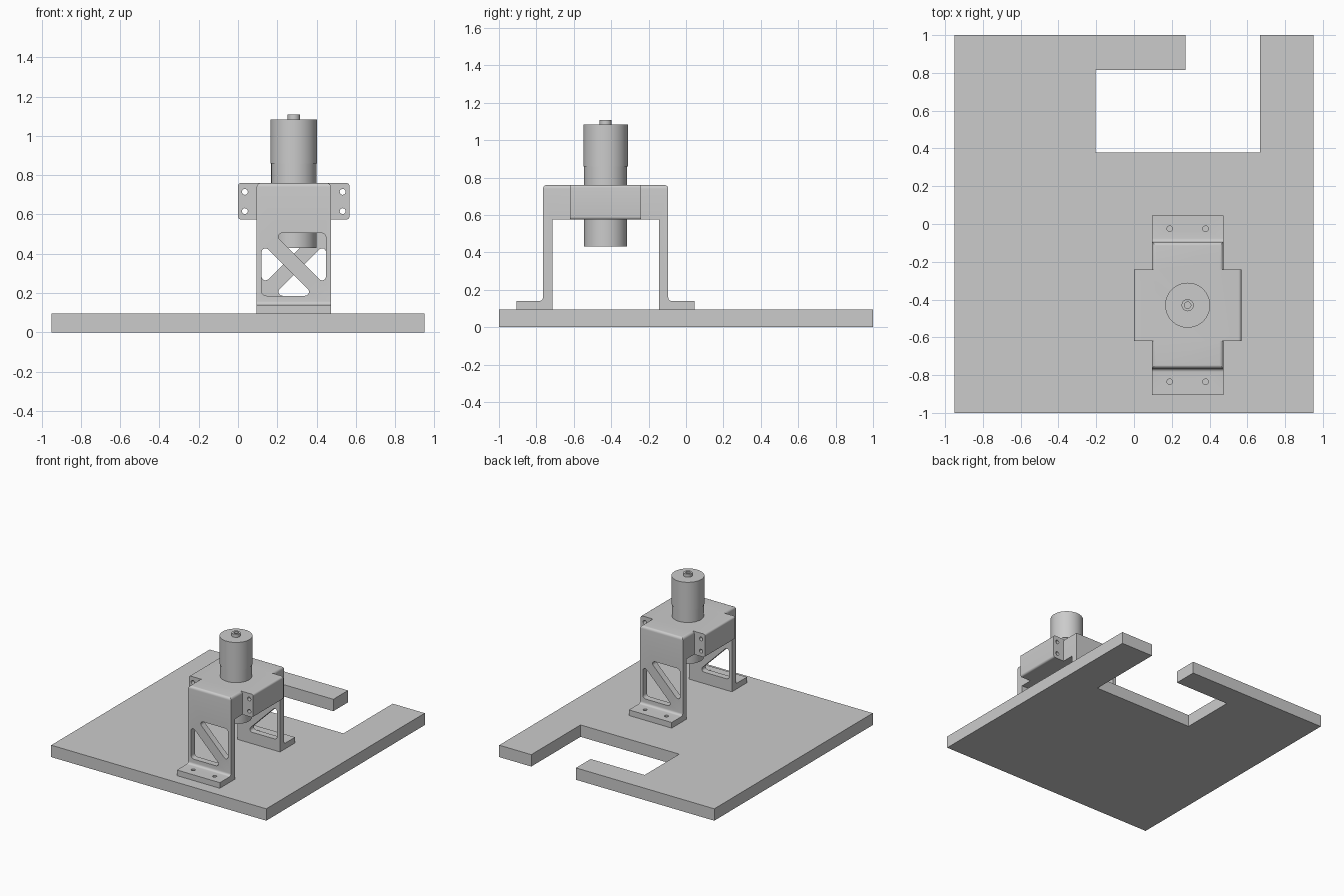
import bpy, bmesh
from math import pi, cos, sin, tan
from mathutils import Vector

if "Cube" in bpy.data.objects:
    bpy.data.objects.remove(bpy.data.objects["Cube"], do_unlink=True)

grey = bpy.data.materials.new("plain grey")
grey.use_nodes = True
COLOUR = (0.6, 0.6, 0.6, 1)
grey.diffuse_color = COLOUR
grey.node_tree.nodes["Principled BSDF"].inputs["Base Color"].default_value = COLOUR

CX, CY = 0.284, -0.43      # centre of the motor mount
BASE_TOP = 0.095


def fillet(corners, segs=6):
    """Round each (u, v, radius) corner of an outline."""
    out = []
    n = len(corners)
    for i, (u, v, r) in enumerate(corners):
        p = Vector((u, v))
        if r == 0:
            out.append(p)
            continue
        a = (Vector(corners[i - 1][:2]) - p).normalized()
        b = (Vector(corners[(i + 1) % n][:2]) - p).normalized()
        half = a.angle(b) / 2
        centre = p + (a + b).normalized() * r / sin(half)
        start = p + a * r / tan(half) - centre
        end = p + b * r / tan(half) - centre
        sweep = start.angle_signed(end)
        for k in range(segs + 1):
            t = -sweep * k / segs
            out.append(centre + Vector((start.x * cos(t) - start.y * sin(t),
                                        start.x * sin(t) + start.y * cos(t))))
    return out


def circle(u, v, r, n=32):
    return [Vector((u + r * cos(2 * pi * k / n), v + r * sin(2 * pi * k / n))) for k in range(n)]


def rect(u0, u1, v0, v1, r=0, r_low=None):
    low = r if r_low is None else r_low
    return fillet([(u0, v0, low), (u1, v0, low), (u1, v1, r), (u0, v1, r)])


def prism(name, outline, axis, lo, hi):
    """Extrude an outline along an axis, from lo to hi."""
    place = {"x": lambda p, d: (d, p.x, p.y),
             "y": lambda p, d: (p.x, d, p.y),
             "z": lambda p, d: (p.x, p.y, d)}[axis]
    bm = bmesh.new()
    rings = [[bm.verts.new(place(p, d)) for p in outline] for d in (lo, hi)]
    bm.faces.new(rings[0])
    bm.faces.new(rings[1])
    for i in range(len(outline)):
        bm.faces.new((rings[0][i - 1], rings[0][i], rings[1][i], rings[1][i - 1]))
    bmesh.ops.recalc_face_normals(bm, faces=bm.faces)
    mesh = bpy.data.meshes.new(name)
    bm.to_mesh(mesh)
    bm.free()
    mesh.materials.append(grey)
    obj = bpy.data.objects.new(name, mesh)
    bpy.context.collection.objects.link(obj)
    return obj


def combine(obj, tool, operation):
    """Apply a boolean and throw the tool away."""
    mod = obj.modifiers.new("combine", "BOOLEAN")
    mod.operation, mod.object, mod.solver = operation, tool, "EXACT"
    bpy.context.view_layer.objects.active = obj
    bpy.ops.object.modifier_apply(modifier=mod.name)
    bpy.data.objects.remove(tool, do_unlink=True)


def smooth(obj):
    bpy.ops.object.select_all(action="DESELECT")
    obj.select_set(True)
    bpy.context.view_layer.objects.active = obj
    bpy.ops.object.shade_smooth_by_angle(angle=pi / 6)


# Base board with a hooked cut-out open to the back
board = [(-0.95, -1), (0.95, -1), (0.95, 1), (0.667, 1), (0.667, 0.378),
         (-0.205, 0.378), (-0.205, 0.815), (0.272, 0.815), (0.272, 1), (-0.95, 1)]
prism("base_board", [Vector(p) for p in board], "z", 0, BASE_TOP)

# Bracket: side profile with feet, legs and a thick top, mirrored about the mount centre
half = [(0.285, 0.575, 0), (0.285, BASE_TOP, 0), (0.475, BASE_TOP, 0),
        (0.475, 0.14, 0), (0.335, 0.14, 0.018), (0.335, 0.76, 0.02)]
side = [(CY + y, z, r) for y, z, r in half] + [(CY - y, z, r) for y, z, r in reversed(half)]
bracket = prism("motor_bracket", fillet(side), "x", CX - 0.25, CX + 0.25)
combine(bracket, prism("trim", rect(CX - 0.189, CX + 0.189, 0, 0.76, 0.02, 0),
                       "y", CY - 0.6, CY + 0.6), "INTERSECT")

# Side wings with rounded edges
combine(bracket, prism("wings", rect(CX - 0.284, CX + 0.284, 0.575, 0.76, 0.015),
                       "y", CY - 0.19, CY + 0.19), "UNION")

# Triangular windows, leaving a diagonal strut that is turned around on the back leg
for leg in (-1, 1):
    for s in (-1, 1):
        u, v = CX + s * leg * 0.164, 0.346 - s * 0.16
        tri = [(u, v, 0.025), (u - s * leg * 0.27, v, 0.02), (u, v + s * 0.27, 0.02)]
        tri = [(a, b, r) for a, b, r in tri]
        y = CY + leg * 0.31
        combine(bracket, prism("window", fillet(tri), "y", y - 0.08, y + 0.08), "DIFFERENCE")

# Screw holes in wings and feet
for sx in (-1, 1):
    for z in (0.617, 0.715):
        combine(bracket, prism("hole", circle(CX + sx * 0.249, z, 0.015, 20),
                               "y", CY - 0.3, CY + 0.3), "DIFFERENCE")
    for sy in (-1, 1):
        combine(bracket, prism("hole", circle(CX + sx * 0.095, CY + sy * 0.405, 0.015, 20),
                               "z", 0.05, 0.2), "DIFFERENCE")
smooth(bracket)

# Motor: lower body, slightly wider cap, and a hollow shaft collar
for name, r, lo, hi in (("motor_body", 0.115, 0.43, 0.86), ("motor_cap", 0.119, 0.86, 1.083)):
    smooth(prism(name, circle(CX, CY, r, 64), "z", lo, hi))
collar = prism("shaft_collar", circle(CX, CY, 0.032), "z", 1.083, 1.108)
combine(collar, prism("bore", circle(CX, CY, 0.017, 24), "z", 1.09, 1.2), "DIFFERENCE")
smooth(collar)
